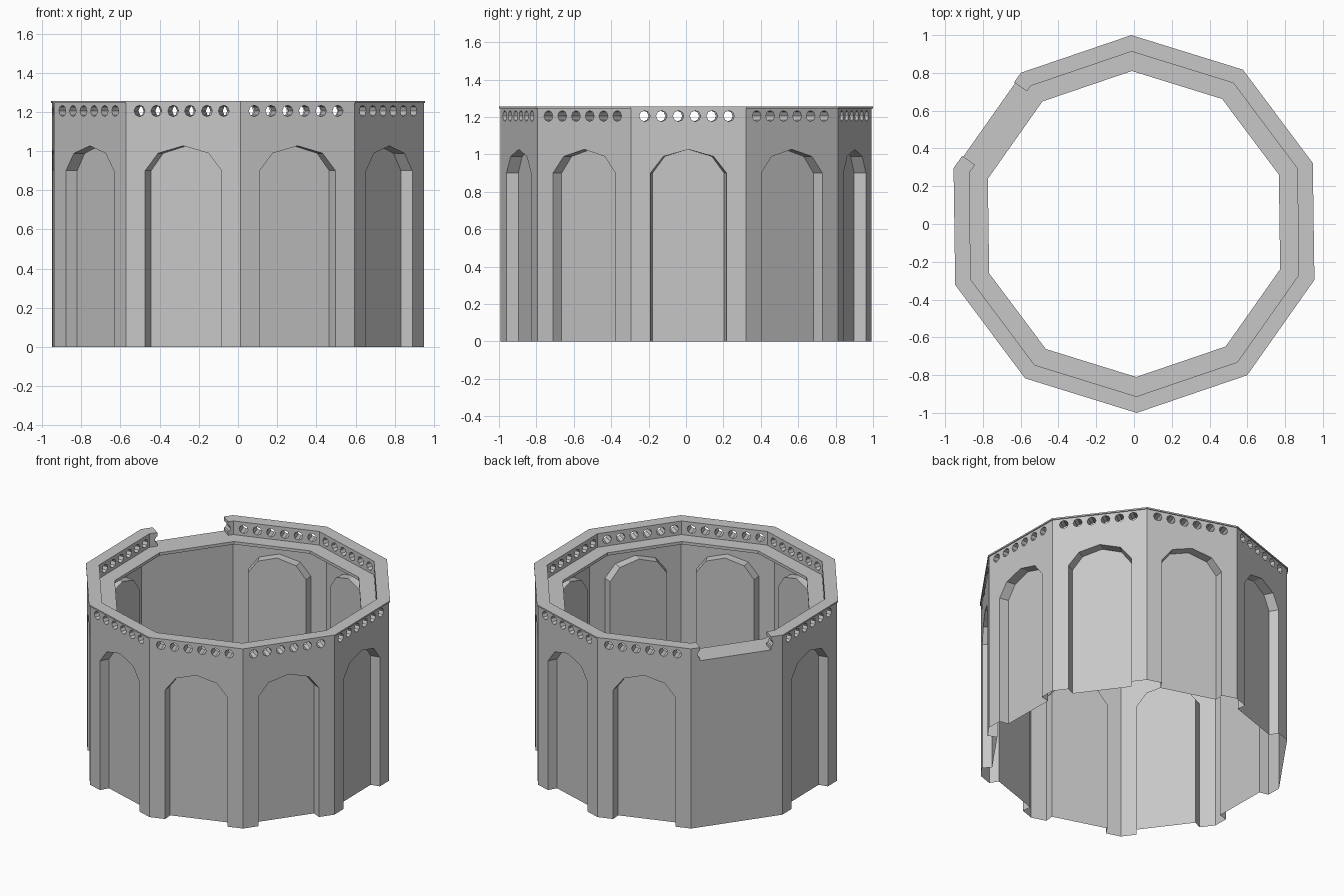
import bpy, bmesh
from math import sin, cos, pi, radians
from mathutils import Matrix, Vector

if "Cube" in bpy.data.objects:
    bpy.data.objects.remove(bpy.data.objects["Cube"], do_unlink=True)

SIDES = 10
TURN = radians(0.8)
OPEN_BAY = 4                      # bay with no niche and a broken parapet
WALK, RIM, TOP = 1.16, 1.245, 1.255
R_OUT, R_IN, R_MID = 0.993, 0.81, 0.913
APOTHEM = cos(pi / SIDES)
SHIFT = -0.009                    # holes and gap sit slightly off the bay middle

stone = bpy.data.materials.new("grey stone")
stone.use_nodes = True
stone.diffuse_color = (0.57, 0.57, 0.57, 1)
stone.node_tree.nodes["Principled BSDF"].inputs["Base Color"].default_value = (0.57, 0.57, 0.57, 1)


def finish(name, bm):
    bmesh.ops.recalc_face_normals(bm, faces=bm.faces)
    mesh = bpy.data.meshes.new(name)
    bm.to_mesh(mesh)
    bm.free()
    mesh.materials.append(stone)
    obj = bpy.data.objects.new(name, mesh)
    bpy.context.collection.objects.link(obj)
    return obj


def ring(name, outer, inner, z0, z1):
    """Ten-sided ring with a rectangular section."""
    bm = bmesh.new()
    loops = []
    for r, z in ((outer, z0), (outer, z1), (inner, z1), (inner, z0)):
        angles = [TURN + (i - 0.5) * 2 * pi / SIDES for i in range(SIDES)]
        loops.append([bm.verts.new((r * cos(a), r * sin(a), z)) for a in angles])
    for k in range(4):
        a, b = loops[k], loops[(k + 1) % 4]
        for i in range(SIDES):
            j = (i + 1) % SIDES
            bm.faces.new((a[i], a[j], b[j], b[i]))
    return finish(name, bm)


def bay_matrix(i):
    """Local x points outward through the middle of bay i."""
    return Matrix.Rotation(TURN + i * 2 * pi / SIDES, 4, "Z")


def arch(x, w):
    """Arch outline from the right foot over the top to the left foot."""
    half = [(w, 0), (w, 0.9), (w * 0.66, 0.989)]
    outline = half + [(0, 1.027)] + [(-y, z) for y, z in reversed(half)]
    return [(x, y, z) for y, z in outline]


def cut(target, bm):
    cutter = finish("cutter", bm)
    cutter.hide_render = True
    mod = target.modifiers.new("cut", "BOOLEAN")
    mod.operation = "DIFFERENCE"
    mod.solver = "EXACT"
    mod.object = cutter
    bpy.context.view_layer.objects.active = target
    bpy.ops.object.modifier_apply(modifier=mod.name)
    bpy.data.objects.remove(cutter, do_unlink=True)


# Thin wall shell, open below, with splayed arched niches pushed inward
shell = bmesh.new()
x, w = R_OUT * APOTHEM, R_OUT * sin(pi / SIDES)
for i in range(SIDES):
    def points(coords):
        return [shell.verts.new(bay_matrix(i) @ Vector(p)) for p in coords]

    right = points([(x, w, 0), (x, w, WALK)])
    left = points([(x, -w, WALK), (x, -w, 0)])
    if i == OPEN_BAY:
        shell.faces.new(right + left)
        continue
    front = points(arch(x, 0.204))
    back = points(arch(x - 0.062, 0.191))
    # Surround in two halves, split above the arch
    crown = points([(x, 0, WALK)])
    shell.faces.new(right + crown + front[3::-1])
    shell.faces.new(crown + left + front[:2:-1])
    shell.faces.new(back)
    for a, b, c, d in zip(front, front[1:], back[1:], back):
        shell.faces.new((a, b, c, d))
bmesh.ops.remove_doubles(shell, verts=shell.verts, dist=0.0001)
bmesh.ops.dissolve_limit(shell, angle_limit=0.01, verts=shell.verts, edges=shell.edges)
finish("wall", shell)

# Walkway slab on top of the wall
ring("walkway", R_OUT, R_IN, WALK - 0.02, WALK)

# Parapet pierced by round holes
parapet = ring("parapet", R_OUT, R_MID, WALK, RIM)
holes = bmesh.new()
for i in range(SIDES):
    for k in range(6):
        place = bay_matrix(i) @ Matrix.Translation((0.905, (k - 2.5) * 0.09 + SHIFT, 1.205))
        bmesh.ops.create_cone(holes, cap_ends=True, segments=8, radius1=0.029, radius2=0.029,
                              depth=0.3, matrix=place @ Matrix.Rotation(pi / 2, 4, "Y"))
cut(parapet, holes)

# Thin overhanging coping
coping = ring("coping", 1.0, R_MID, RIM, TOP)

# Gap in parapet and coping over the plain bay
for part in (parapet, coping):
    gap = bmesh.new()
    size = Matrix.Diagonal((0.3, 0.476, 0.4, 1))
    bmesh.ops.create_cube(gap, size=1, matrix=bay_matrix(OPEN_BAY)
                          @ Matrix.Translation((0.9, SHIFT, WALK + 0.1)) @ size)
    cut(part, gap)
